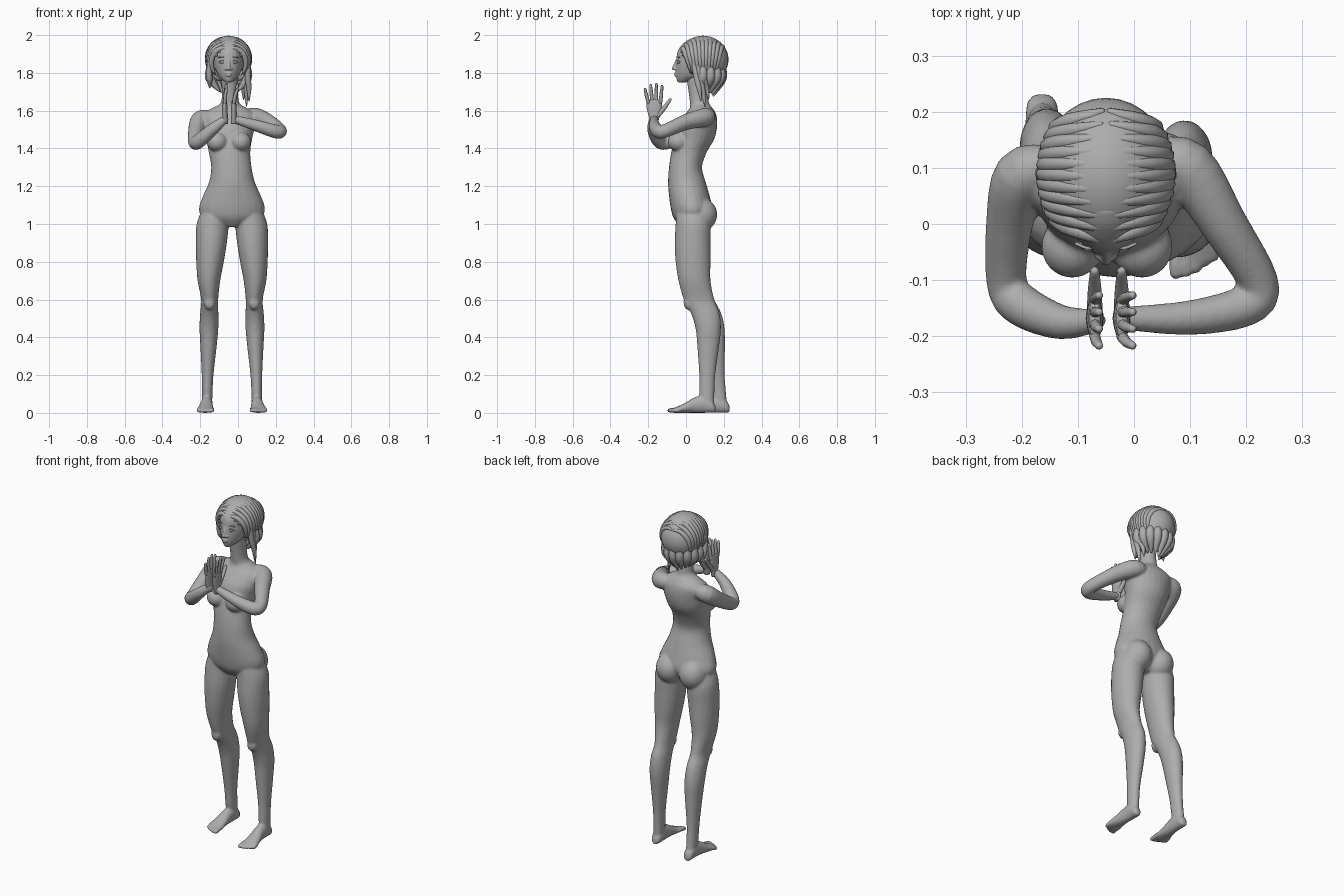
import bpy, bmesh
from math import sin, cos, pi, sqrt
from mathutils import Vector, Matrix

cube = bpy.data.objects.get("Cube")
if cube:
    bpy.data.objects.remove(cube)

grey = bpy.data.materials.new("plain_grey")
grey.use_nodes = True
grey.diffuse_color = (0.42, 0.42, 0.42, 1)
grey.node_tree.nodes["Principled BSDF"].inputs["Base Color"].default_value = grey.diffuse_color

HEAD_X = -0.05      # middle of the head
MID_X = -0.032      # middle of the hips and legs


def finish(bm, name, voxel=0, smoothing=4):
    """Turn a bmesh into an object, optionally fusing its shells into one skin."""
    bmesh.ops.recalc_face_normals(bm, faces=bm.faces[:])
    mesh = bpy.data.meshes.new(name)
    bm.to_mesh(mesh)
    bm.free()
    mesh.materials.append(grey)
    for poly in mesh.polygons:
        poly.use_smooth = True
    obj = bpy.data.objects.new(name, mesh)
    bpy.context.collection.objects.link(obj)
    if voxel:
        remesh = obj.modifiers.new("fuse", 'REMESH')
        remesh.mode = 'VOXEL'
        remesh.voxel_size = voxel
        remesh.use_smooth_shade = True
        relax = obj.modifiers.new("relax", 'SMOOTH')
        relax.factor = 0.5
        relax.iterations = smoothing
    return obj


def spline(rows, steps=4):
    """Catmull-Rom interpolation of rows of numbers."""
    out = []
    for i in range(len(rows) - 1):
        a, b, c, d = (rows[max(0, min(len(rows) - 1, i + k))] for k in (-1, 0, 1, 2))
        for s in range(steps):
            t = s / steps
            out.append([q + t * ((r - p) + t * ((2*p - 5*q + 4*r - w) + t * (3*q - p - 3*r + w))) / 2
                        for p, q, r, w in zip(a, b, c, d)])
    out.append(list(rows[-1]))
    return out


def loft(bm, rings, sides=24):
    """Skin a closed shell over (centre, u, v) ellipses."""
    loops = []
    for centre, u, v in rings:
        angles = [2 * pi * k / sides for k in range(sides)]
        loops.append([bm.verts.new(centre + u * cos(a) + v * sin(a)) for a in angles])
    for low, high in zip(loops, loops[1:]):
        for k in range(sides):
            n = (k + 1) % sides
            bm.faces.new((low[k], low[n], high[n], high[k]))
    bm.faces.new(loops[0][::-1])
    bm.faces.new(loops[-1])


def stack(bm, rows, flip=False, lag=0):
    """Horizontal slices: z, x centre, half width, front y, back y."""
    rings = []
    for z, x, w, front, back in spline(rows):
        x = 2 * MID_X - x if flip else x
        shift = lag * max(0, 1 - z / 0.6)
        rings.append((Vector((x, (front + back) / 2 + shift, z)),
                      Vector((w, 0, 0)), Vector((0, (back - front) / 2, 0))))
    loft(bm, rings)


def tube(bm, rows, sides=12, steps=4):
    """Round limb through x, y, z, radius with rounded ends."""
    rows = spline(rows, steps)
    pts = [Vector(r[:3]) for r in rows]
    radii = [r[3] for r in rows]
    first, last = (pts[0] - pts[1]).normalized(), (pts[-1] - pts[-2]).normalized()
    pts = [pts[0] + first * radii[0] * 0.7] + pts + [pts[-1] + last * radii[-1] * 0.7]
    radii = [radii[0] * 0.6] + radii + [radii[-1] * 0.6]
    rings, u = [], Vector((0.83, 0.31, 0.47))
    for i, (p, r) in enumerate(zip(pts, radii)):
        t = (pts[min(i + 1, len(pts) - 1)] - pts[max(i - 1, 0)]).normalized()
        u = (u - t * u.dot(t)).normalized()
        rings.append((p, u * r, t.cross(u) * r))
    loft(bm, rings, sides)


def ball(bm, centre, size):
    matrix = Matrix.Translation(centre) @ Matrix.Diagonal((*size, 1))
    return bmesh.ops.create_uvsphere(bm, u_segments=32, v_segments=20, radius=1, matrix=matrix)


# Torso and neck
body = bmesh.new()
stack(body, [(0.985, MID_X, 0.05, -0.03, 0.08), (1.03, MID_X, 0.15, -0.065, 0.12),
             (1.08, MID_X, 0.175, -0.08, 0.14), (1.15, MID_X, 0.153, -0.09, 0.125),
             (1.22, MID_X, 0.122, -0.095, 0.105), (1.3, -0.035, 0.107, -0.09, 0.085),
             (1.38, -0.045, 0.11, -0.078, 0.11), (1.45, -0.047, 0.122, -0.06, 0.15),
             (1.52, -0.045, 0.135, -0.045, 0.165), (1.58, -0.05, 0.14, -0.005, 0.16),
             (1.615, -0.045, 0.09, 0.02, 0.14), (1.65, -0.042, 0.046, 0.02, 0.12),
             (1.79, -0.045, 0.045, 0, 0.11)])
for side in (-1, 1):
    ball(body, (-0.048 + side * 0.062, -0.04, 1.435), (0.055, 0.056, 0.052))
    ball(body, (MID_X + side * 0.076, 0.075, 1.05), (0.08, 0.09, 0.09))

# Legs and feet; the right one trails behind
for flip, lag in ((False, 0), (True, 0.075)):
    stack(body, [(1.08, 0.055, 0.07, -0.05, 0.11), (1, 0.07, 0.085, -0.055, 0.13),
                 (0.9, 0.077, 0.082, -0.06, 0.13), (0.8, 0.084, 0.073, -0.055, 0.13),
                 (0.7, 0.09, 0.06, -0.04, 0.13), (0.6, 0.086, 0.045, -0.012, 0.15),
                 (0.53, 0.088, 0.048, 0.025, 0.177), (0.45, 0.09, 0.05, 0.05, 0.185),
                 (0.35, 0.092, 0.043, 0.06, 0.175), (0.2, 0.097, 0.031, 0.07, 0.155),
                 (0.1, 0.099, 0.028, 0.07, 0.15), (0.03, 0.1, 0.026, 0.08, 0.15)], flip, lag)
    sign = -1 if flip else 1

    def place(x):
        return 2 * MID_X - x if flip else x

    ball(body, (place(0.086), 0.013, 0.585), (0.03, 0.026, 0.04))
    # Foot slices: y, x centre, half width, half height
    foot = spline([(0.156, 0.1, 0.014, 0.018), (0.14, 0.1, 0.027, 0.032), (0.1, 0.1, 0.03, 0.046),
                   (0.05, 0.102, 0.032, 0.042), (0, 0.106, 0.039, 0.028),
                   (-0.04, 0.109, 0.045, 0.018), (-0.065, 0.109, 0.042, 0.012)])
    loft(body, [(Vector((place(x), y + lag, h)), Vector((w, 0, 0)), Vector((0, 0, h)))
                for y, x, w, h in foot])
    for toe in range(5):
        x, r = place(0.074 + toe * 0.018), 0.012 - toe * 0.0008
        tip = -0.09 + toe * toe * 0.0022
        tube(body, [(x, -0.03 + lag, 0.02, r), (x, tip + 0.02 + lag, 0.016, r), (x, tip + lag, r, r)])

# Arms
tube(body, [(-0.15, 0.1, 1.565, 0.04), (-0.2, 0.085, 1.55, 0.05), (-0.222, 0, 1.49, 0.042),
            (-0.227, -0.105, 1.43, 0.036), (-0.2, -0.145, 1.445, 0.038),
            (-0.13, -0.175, 1.505, 0.031), (-0.068, -0.172, 1.555, 0.021)], 20)
tube(body, [(0.04, 0.11, 1.57, 0.04), (0.095, 0.1, 1.565, 0.05), (0.16, 0.0, 1.54, 0.042),
            (0.222, -0.105, 1.495, 0.036), (0.2, -0.145, 1.49, 0.037),
            (0.1, -0.167, 1.52, 0.031), (-0.02, -0.168, 1.555, 0.021)], 20)
finish(body, "body", 0.0065)

# Hands pressed together, fingers up
for name, x, lean in (("right_hand", -0.07, 0.008), ("left_hand", -0.022, 0.02)):
    hand = bmesh.new()
    palm = spline([(1.53, 0.018, 0.016), (1.57, 0.029, 0.016),
                   (1.62, 0.041, 0.014), (1.66, 0.037, 0.01)])
    loft(hand, [(Vector((x, -0.168, z)), Vector((thick, 0, 0)), Vector((0, w, 0)))
                for z, w, thick in palm])
    for i, length in enumerate((0.065, 0.085, 0.092, 0.08)):
        y, fan = -0.199 + i * 0.021, (i - 2) * 0.009
        tube(hand, [(x, y, 1.64, 0.01), (x + lean * 0.4, y + fan * 0.6, 1.65 + length * 0.5, 0.0095),
                    (x + lean, y + fan, 1.65 + length, 0.007)], 10)
    tube(hand, [(x, -0.15, 1.575, 0.014), (x, -0.115, 1.615, 0.012), (x, -0.083, 1.66, 0.008)], 10)
    finish(hand, name)

# Head with face
head = bmesh.new()
stack(head, [(1.75, HEAD_X, 0.016, -0.043, 0), (1.765, HEAD_X, 0.036, -0.05, 0.06),
             (1.79, HEAD_X, 0.058, -0.054, 0.12), (1.83, HEAD_X, 0.074, -0.056, 0.16),
             (1.87, HEAD_X, 0.081, -0.052, 0.175), (1.92, HEAD_X, 0.08, -0.042, 0.175),
             (1.96, HEAD_X, 0.06, -0.01, 0.14), (1.98, HEAD_X, 0.03, 0.02, 0.1)])
tube(head, [(HEAD_X, -0.048, 1.868, 0.007), (HEAD_X, -0.058, 1.84, 0.009), (HEAD_X, -0.066, 1.822, 0.01)])
for z, w in ((1.797, 0.02), (1.787, 0.016)):
    ball(head, (HEAD_X, -0.053, z), (w, 0.009, 0.006))
for side in (-1, 1):
    ball(head, (HEAD_X + side * 0.012, -0.056, 1.821), (0.009, 0.009, 0.007))
    ball(head, (HEAD_X + side * 0.084, 0.06, 1.835), (0.012, 0.022, 0.036))
finish(head, "head", 0.004, 3)

# Eyes and their lids
for name, side in (("right_eye", -1), ("left_eye", 1)):
    eye = bmesh.new()
    x = HEAD_X + side * 0.033
    ball(eye, (x, -0.034, 1.857), (0.015, 0.013, 0.009))
    for lift, r in ((0.01, 0.0025), (-0.009, 0.0015)):
        tube(eye, [(x - 0.017, -0.038 - side * 0.004, 1.857, r), (x, -0.046, 1.857 + lift, r),
                   (x + 0.017, -0.038 + side * 0.004, 1.857, r)], 8)
    tube(eye, [(x - 0.02, -0.038 - side * 0.003, 1.881, 0.003), (x, -0.043, 1.885, 0.003),
               (x + 0.02, -0.038 + side * 0.003, 1.881, 0.003)], 8)
    finish(eye, name)

# Hair cap, open around the face and neck
centre, size = Vector((HEAD_X, 0.09, 1.87)), Vector((0.12, 0.135, 0.127))
cap = bmesh.new()
ball(cap, centre, size)
bare = []
for face in cap.faces:
    p = face.calc_center_median()
    hairline = 1.955 - 0.9 * abs(p.x - HEAD_X)
    if (p.y < 0.03 and p.z < hairline) or (p.y < 0.06 and p.z < 1.8) or p.z < 1.755:
        bare.append(face)
bmesh.ops.delete(cap, geom=bare, context='FACES')
shell = finish(cap, "hair_cap").modifiers.new("thickness", 'SOLIDIFY')
shell.thickness = 0.012

# Strands combed from the parting to the sides, gathering towards the nape
strands = bmesh.new()
for side in (-1, 1):
    for i in range(11):
        start = -0.033 + i * 0.0235
        path = []
        for k in range(9):
            turn = 0.1 + k * 0.27
            y = start + (0.1 - start) * 0.2 * turn
            bulge = sqrt(max(0.02, 1 - ((y - centre.y) / size.y) ** 2)) * 0.93
            path.append((HEAD_X + side * size.x * bulge * sin(turn), y,
                         centre.z + size.z * bulge * cos(turn), 0.007 + 0.008 * sin(pi * k / 8)))
        tube(strands, path, 8, 3)
finish(strands, "hair_strands")

# Locks at the nape and beside the face
locks = bmesh.new()
for i in range(9):
    a = pi * i / 8
    x, y = HEAD_X + 0.098 * cos(a), 0.09 + 0.1 * sin(a)
    tube(locks, [(x, y, 1.83, 0.02), (x, y, 1.77, 0.025),
                 (HEAD_X + 0.05 * cos(a), 0.09 + 0.055 * sin(a), 1.68 + 0.025 * abs(cos(a)), 0.006)], 10)
for x, y, drop in ((0.045, 0.09, 1.625), (0.058, 0.07, 1.65), (0.03, 0.11, 1.66), (-0.15, 0.06, 1.72)):
    root = 0.052 if x > HEAD_X else -0.152
    tube(locks, [(root, y - 0.03, 1.86, 0.012), (root, y - 0.015, 1.78, 0.016),
                 (x, y, (1.78 + drop) / 2, 0.013), (x, y + 0.01, drop, 0.003)], 10)
finish(locks, "hair_locks")
